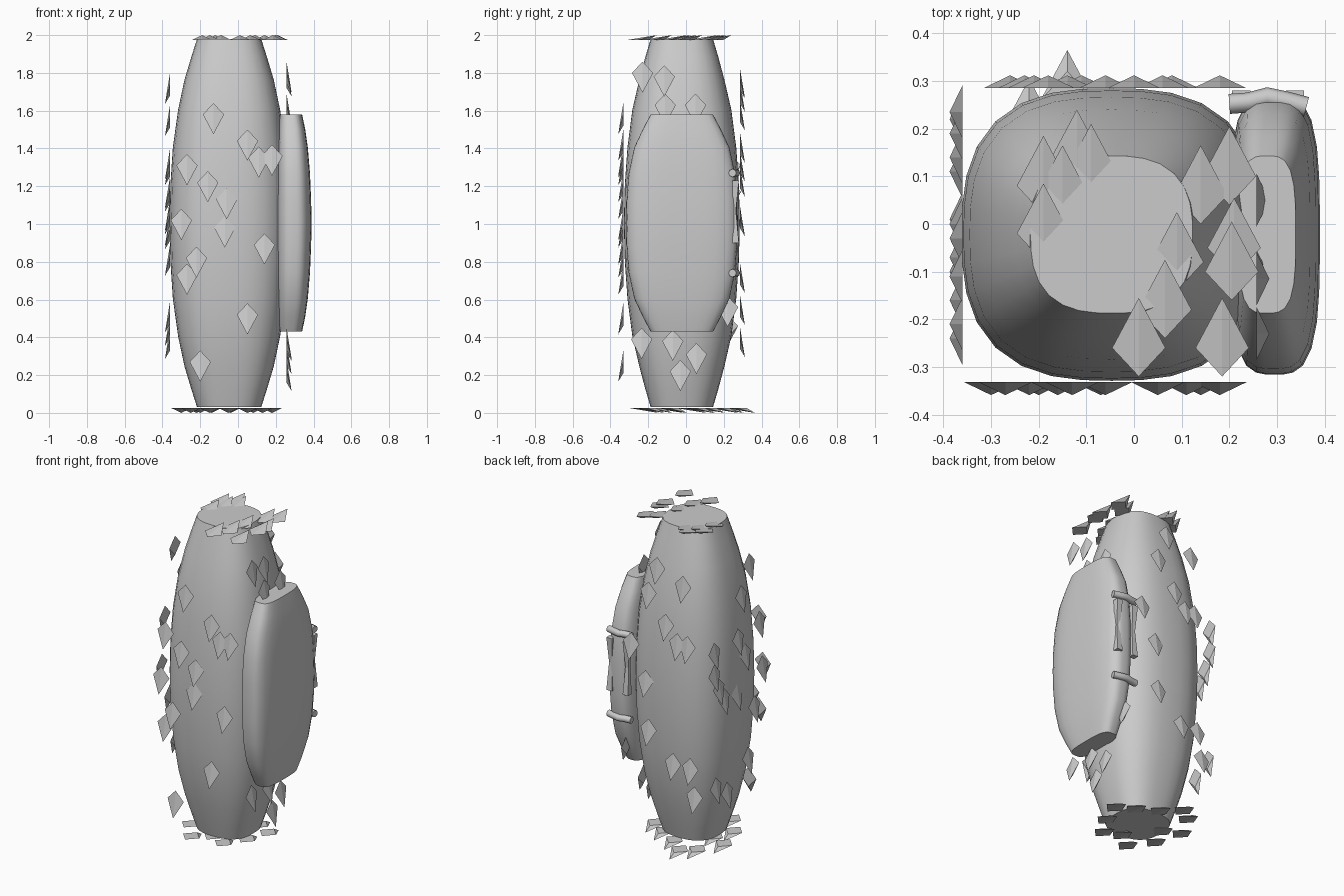
import bpy, bmesh, math
from mathutils import Vector

if "Cube" in bpy.data.objects:
    bpy.data.objects.remove(bpy.data.objects["Cube"])


def finish(name, bm, smooth=True):
    bmesh.ops.recalc_face_normals(bm, faces=bm.faces)
    me = bpy.data.meshes.new(name)
    bm.to_mesh(me)
    bm.free()
    ob = bpy.data.objects.new(name, me)
    bpy.context.collection.objects.link(ob)
    if smooth:
        bpy.ops.object.select_all(action='DESELECT')
        ob.select_set(True)
        bpy.context.view_layer.objects.active = ob
        bpy.ops.object.shade_smooth_by_angle(angle=math.radians(45))
    return ob


def loft(name, rings, power, seg=32):
    """Stack rounded-square rings given as (z, centre x, centre y, half x, half y)."""
    bm = bmesh.new()
    loops = []
    for z, cx, cy, a, b in rings:
        loop = []
        for i in range(seg):
            t = 2 * math.pi * i / seg
            c, s = math.cos(t), math.sin(t)
            r = (abs(c) ** power + abs(s) ** power) ** (-1 / power)
            loop.append(bm.verts.new((cx + a * r * c, cy + b * r * s, z)))
        loops.append(loop)
    for l0, l1 in zip(loops, loops[1:]):
        for i in range(seg):
            j = (i + 1) % seg
            bm.faces.new((l0[i], l0[j], l1[j], l1[i]))
    bm.faces.new(loops[0])
    bm.faces.new(loops[-1])
    return finish(name, bm)


# Main body: bulging rounded column, symmetric about mid height
half = [(0.975, 0.17, 0.165), (0.88, 0.20, 0.193), (0.76, 0.236, 0.225), (0.6, 0.27, 0.262),
        (0.4, 0.298, 0.288), (0.2, 0.311, 0.302)]
prof = [(-h, a, b) for h, a, b in half] + [(0, 0.315, 0.307)] + [(h, a, b) for h, a, b in half[::-1]]
loft("body", [(1.005 + h, -0.047, -0.022, a, b) for h, a, b in prof], 2.7)

# Flattened side pod
half = [(0.575, 0.060, 0.165), (0.5, 0.071, 0.205), (0.4, 0.081, 0.252),
        (0.26, 0.089, 0.282), (0.12, 0.093, 0.292)]
prof = [(-h, a, b) for h, a, b in half] + [(0, 0.095, 0.294)] + [(h, a, b) for h, a, b in half[::-1]]
loft("side_pod", [(1.005 + h, 0.20 + a * 0.9 + 0.0095 + (0.095 - a) * 0.45, -0.022, a, b)
                  for h, a, b in prof], 3.4)


def tube(name, pts, radius):
    cu = bpy.data.curves.new(name, 'CURVE')
    cu.dimensions = '3D'
    cu.bevel_depth = radius
    cu.bevel_resolution = 2
    cu.use_fill_caps = True
    sp = cu.splines.new('POLY')
    sp.points.add(len(pts) - 1)
    for p, q in zip(sp.points, pts):
        p.co = (*q, 1)
    ob = bpy.data.objects.new(name, cu)
    bpy.context.collection.objects.link(ob)
    return ob


# Two horizontal bars on the back of the pod
for name, z in (("upper_bar", 1.27), ("lower_bar", 0.74)):
    tube(name, [(0.20, 0.252, z), (0.24, 0.255, z), (0.28, 0.266, z),
                (0.32, 0.257, z), (0.362, 0.246, z)], 0.021)

# Two slim upright slats, pinched in the middle
for name, x in (("inner_slat", 0.225), ("outer_slat", 0.338)):
    bm = bmesh.new()
    loops = []
    for z, w, y0, y1 in ((0.90, 0.019, 0.245, 0.28), (1.07, 0.011, 0.245, 0.264), (1.23, 0.019, 0.245, 0.28)):
        loops.append([bm.verts.new(p) for p in
                      ((x - w, y0, z), (x + w, y0, z), (x + w, y1, z), (x - w, y1, z))])
    for l0, l1 in zip(loops, loops[1:]):
        for i in range(4):
            bm.faces.new((l0[i], l0[i - 1], l1[i - 1], l1[i]))
    bm.faces.new(loops[0])
    bm.faces.new(loops[-1])
    finish(name, bm, smooth=False)


def scales(name, origin, across, tipdir, out, spots):
    """Kite-shaped sheared pyramids lying on a plane, with lifted tips."""
    bm = bmesh.new()
    o, u, v, n = (Vector(k) for k in (origin, across, tipdir, out))
    au, av = Vector(map(abs, u)), Vector(map(abs, v))
    for p, q in spots:
        c = o + au * p + av * q
        top, left, right = c - v * 0.06, c - u * 0.056, c + u * 0.056
        low, tip = c + v * 0.06, c + v * 0.105 + n * 0.027
        base = [bm.verts.new(k) for k in (top, left, low, right)]
        t = bm.verts.new(tip)
        bm.faces.new(base)
        for i in range(4):
            bm.faces.new((base[i - 1], base[i], t))
    return finish(name, bm, smooth=False)


X, Y, Z, D = (1, 0, 0), (0, 1, 0), (0, 0, 1), (0, 0, -1)
scales("front_scales", (0, -0.332, 0), X, D, (0, -1, 0), [
    (-.13, 1.58), (-.27, 1.31), (.05, 1.44), (.11, 1.35), (.18, 1.36), (-.16, 1.22), (-.06, 1.13),
    (-.07, .98), (-.30, 1.02), (.14, .89), (-.22, .82), (-.27, .73), (.05, .52), (-.20, .27)])
scales("back_scales", (0, 0.285, 0), X, D, (0, 1, 0), [
    (-.18, 1.70), (.06, 1.60), (-.06, 1.43), (-.14, 1.33), (-.21, 1.33), (.08, 1.04), (.06, .74),
    (-.11, .57), (-.23, .57), (-.26, .40), (.0, 1.77), (.18, 1.25)])
scales("left_scales", (-0.36, 0, 0), Y, D, (-1, 0, 0), [
    (.235, 1.31), (.235, 1.17), (.19, 1.07), (.14, .99), (.01, .97), (0, 1.31), (-.07, 1.19),
    (.22, .46), (.11, .39), (-.11, 1.74), (-.03, 1.57), (-.21, 1.34), (-.24, 1.05), (-.16, .83), (-.1, .53)])
scales("right_scales", (0.257, 0, 0), Y, D, (1, 0, 0), [
    (-.23, 1.80), (-.115, 1.78), (-.11, 1.63), (.05, 1.63), (.22, .56), (-.235, .39),
    (-.07, .38), (.055, .31), (-.03, .22)])
scales("top_scales", (0, 0, 1.973), X, Y, Z, [
    (.01, -.26), (.065, -.18), (.185, -.26), (.205, -.10), (.21, -.05), (.20, .10), (.14, .06),
    (.09, -.08), (-.19, .08), (-.15, .06), (-.12, .135), (-.09, .105), (-.19, -.02)])
scales("bottom_scales", (0, 0, 0.027), X, Y, D, [
    (-.14, .26), (-.22, .20), (-.30, .05), (-.25, -.12), (-.15, -.25), (-.05, -.18), (.05, -.22),
    (.13, -.10), (.18, .04), (.08, .10), (-.04, .17), (-.2, .0)])
